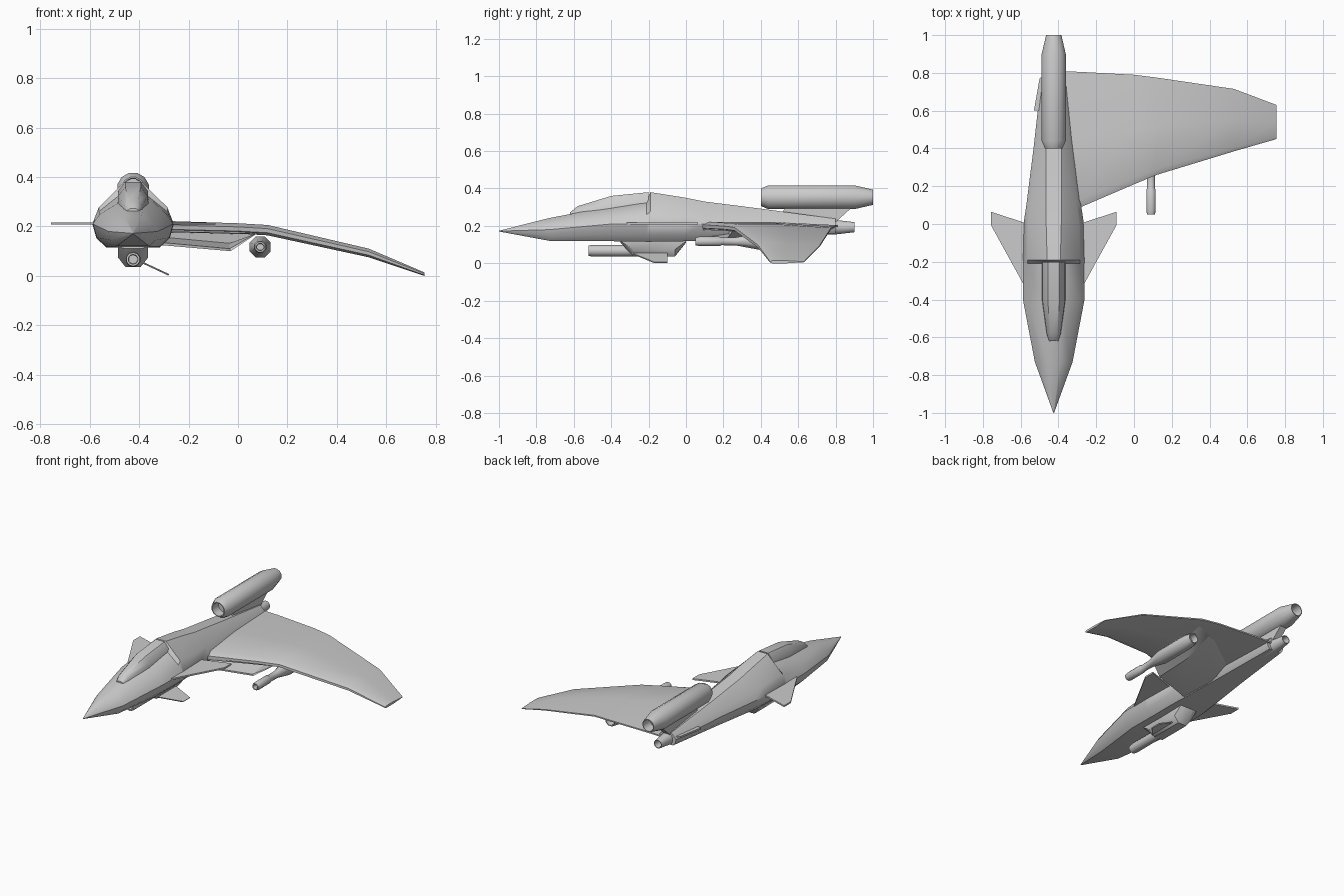
import bpy, bmesh, math
from mathutils import Vector

if "Cube" in bpy.data.objects:
    bpy.data.objects.remove(bpy.data.objects["Cube"])

grey = bpy.data.materials.new("hull_grey")
grey.use_nodes = True
grey.diffuse_color = (0.6, 0.6, 0.6, 1)
grey.node_tree.nodes["Principled BSDF"].inputs["Base Color"].default_value = (0.6, 0.6, 0.6, 1)

CX = -0.425  # fuselage centre line


def loft(name, rings, angle=30, caps=True):
    """Skin a list of equally long point rings."""
    bm = bmesh.new()
    rows = [[bm.verts.new(p) for p in ring] for ring in rings]
    n = len(rows[0])
    for a, b in zip(rows, rows[1:]):
        for i in range(n):
            j = (i + 1) % n
            bm.faces.new((a[i], a[j], b[j], b[i]))
    if caps:
        bm.faces.new(rows[0][::-1])
        bm.faces.new(rows[-1])
    bmesh.ops.recalc_face_normals(bm, faces=bm.faces)
    mesh = bpy.data.meshes.new(name)
    bm.to_mesh(mesh)
    bm.free()
    mesh.materials.append(grey)
    ob = bpy.data.objects.new(name, mesh)
    bpy.context.collection.objects.link(ob)
    bpy.ops.object.select_all(action="DESELECT")
    ob.select_set(True)
    bpy.context.view_layer.objects.active = ob
    bpy.ops.object.shade_smooth_by_angle(angle=math.radians(angle))
    return ob


def tube(name, x, z, profile, sides=12, angle=50):
    """Turned part along y from (y, radius) pairs."""
    turn = [math.tau * (i + 0.5) / sides for i in range(sides)]
    return loft(name, [[(x + r * math.cos(t), y, z + r * math.sin(t)) for t in turn]
                       for y, r in profile], angle)


def plate(name, outline, offset):
    """Thin slab: an outline of 3D points swept by an offset."""
    d = Vector(offset)
    return loft(name, [[Vector(p) - d / 2 for p in outline],
                       [Vector(p) + d / 2 for p in outline]], 20)


# Fuselage: y, half width, bottom z, widest z, top z, top half width
def hull_ring(y, w, zb, zm, zt, wt):
    zs = zm + 0.4 * (zt - zm)
    zl = zb + 0.4 * (zm - zb)
    half = [(w * 0.66, zb), (w * 0.9, zl), (w, zm), (w * 0.84, zs), (wt, zt)]
    ring = [(CX + a, y, z) for a, z in half]
    return ring + [(CX - a, y, z) for a, z in reversed(half)]


hull = [(-1, .002, .17, .172, .174, .001), (-.73, .1, .12, .18, .242, .035),
        (-.4, .163, .118, .21, .305, .045), (-.21, .165, .115, .21, .335, .045),
        (-.19, .165, .115, .21, .38, .035), (0, .16, .118, .21, .35, .04),
        (.1, .145, .122, .21, .33, .04), (.4, .107, .138, .21, .292, .04),
        (.8, .062, .158, .2, .238, .028)]
loft("fuselage", [hull_ring(*s) for s in hull], 40)

# Canopy: y, half width, sill z, top z
canopy = [(-.62, .025, .255, .272), (-.58, .038, .26, .305),
          (-.4, .063, .28, .36), (-.2, .063, .3, .38)]
loft("canopy", [[(CX + s * w, y, zb + (zt - zb) * h) for s, h in
                 ((-1, 0), (-.95, .55), (-.5, 1), (.5, 1), (.95, .55), (1, 0))]
                for y, w, zb, zt in canopy], 40)

# Tail nozzle and upper engine, both hollow at the ends
tube("tail_nozzle", CX, .193, [(.7, .042), (.8, .04), (.9, .028), (.9, .023), (.84, .02)])
tube("upper_engine", CX, .353, [(.46, .04), (.4, .042), (.4, .048), (.44, .066), (.9, .066),
                                (1, .042), (1, .037), (.93, .034)])
plate("engine_pylon", [(CX, .5, .25), (CX, .54, .31), (CX, .9, .31), (CX, .8, .22)],
      (.045, 0, 0))

# Canards on both sides
for side, label in ((1, "left"), (-1, "right")):
    plate(label + "_canard", [(CX + side * a, y, .212) for a, y in
                              ((.12, -.38), (.165, -.31), (.333, -.005), (.333, .065),
                               (.165, .01), (.12, 0))], (0, 0, .01))

# Wing stub on the right flank
plate("wing_stub", [(-.46, .6, .21), (-.53, .6, .21), (-.5, .77, .21), (-.46, .8, .21)],
      (0, 0, .012))


# Single drooping wing: x, leading y, trailing y, top z, thickness
def wing_ring(x, y0, y1, z, t):
    c = y1 - y0
    return [(x, y0, z - t * .35), (x, y0 + c * .06, z), (x, y0 + c * .5, z),
            (x, y1, z - t * .4), (x, y1, z - t * .6), (x, y0 + c * .5, z - t),
            (x, y0 + c * .06, z - t), (x, y0, z - t * .75)]


wing = [(-.4, .04, .81, .222, .045), (-.28, .09, .805, .222, .045),
        (0, .21, .79, .213, .042), (.12, .26, .775, .206, .042),
        (.53, .385, .715, .11, .035), (.755, .45, .63, .014, .014)]
loft("left_wing", [wing_ring(*s) for s in wing], 30)

# Slanted intake box under the wing, open at the front
def intake_ring(dy, lift, inset):
    top, low = .19 - inset, .0 + lift + inset
    return [(-.34 + inset, .07 + dy, top), (-.34 + inset, .07 + dy, .127 + low),
            (-.03 - inset * .4, .2 + dy, .1 + low), (.09 - inset * 2, .255 + dy, top - .01)]


loft("wing_intake", [intake_ring(.15, .02, .012), intake_ring(0, 0, .01),
                     intake_ring(0, 0, 0), intake_ring(.25, .01, 0),
                     intake_ring(.46, .075, 0)], 25)

# Wing pod with a slim barrel
tube("wing_pod", .09, .117, [(.09, .014), (.05, .016), (.05, .022), (.07, .027), (.18, .027),
                             (.19, .022), (.27, .024), (.38, .046), (.6, .046), (.66, .036),
                             (.66, .03), (.62, .026)], 8)

# Belly pod: rounded housing, barrel and canted blade
def belly_ring(y, z):
    return [(CX + s * w, y, .13 + (z - .13) * h) for s, w, h in
            ((-1, .06, 0), (-1, .06, .6), (-1, .03, 1), (1, .03, 1), (1, .06, .6), (1, .06, 0))]


loft("belly_housing", [belly_ring(y, z) for y, z in
                       ((-.35, .11), (-.28, .035), (-.06, .035), (0, .11))], 40)
tube("belly_barrel", CX, .067, [(-.47, .018), (-.52, .02), (-.52, .028), (-.5, .031),
                                (-.25, .031)], 10)
plate("belly_blade", [(-.385, -.29, .053), (-.28, -.17, .004), (-.28, -.1, .004),
                      (-.385, -.1, .053)], (.003, 0, .006))
